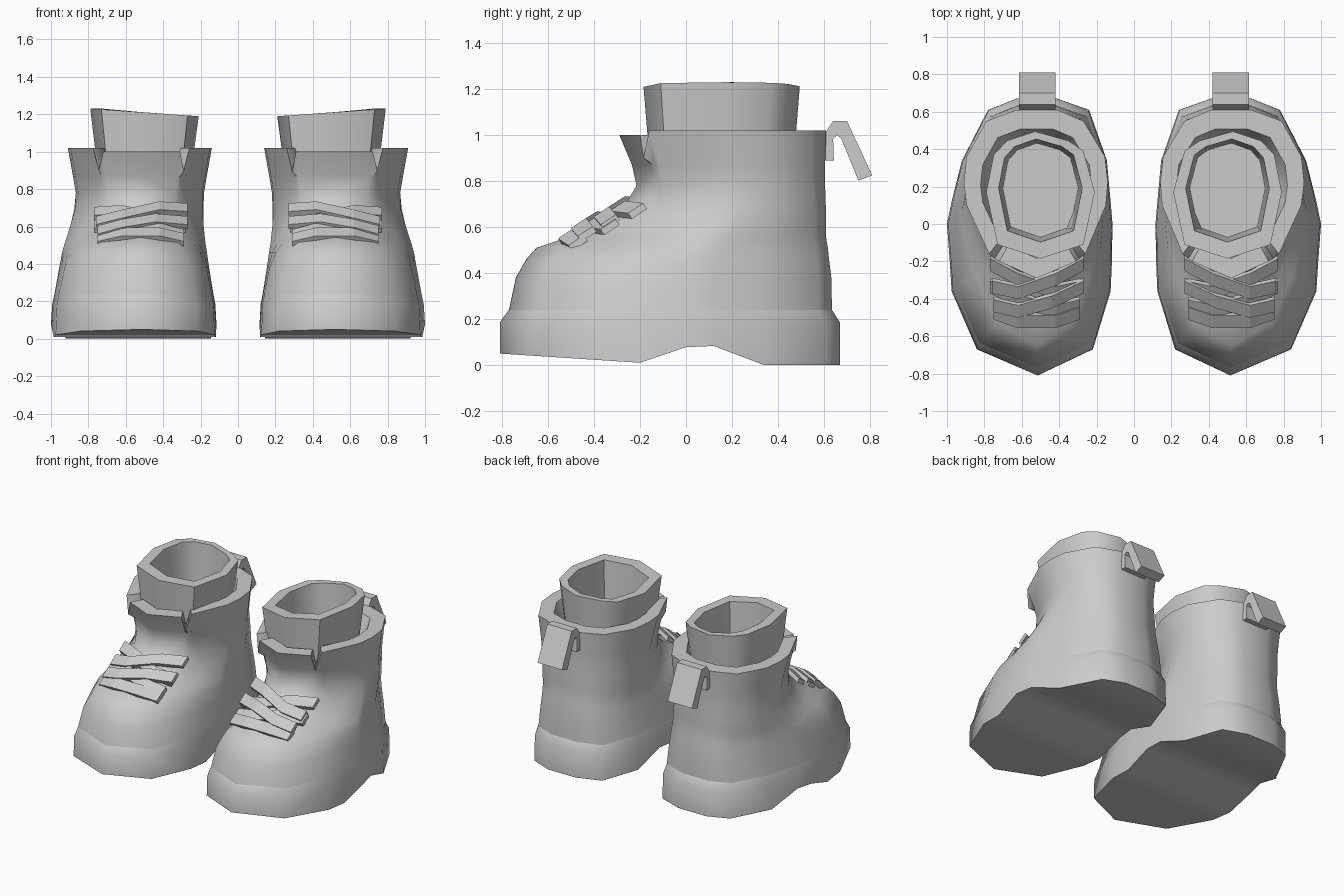
import bpy, bmesh, math
from mathutils import Vector

if "Cube" in bpy.data.objects:
    bpy.data.objects.remove(bpy.data.objects["Cube"])

grey = bpy.data.materials.new("warm_grey")
grey.diffuse_color = (0.6, 0.6, 0.6, 1)
grey.use_nodes = True
grey.node_tree.nodes["Principled BSDF"].inputs["Base Color"].default_value = grey.diffuse_color


def finish(name, bm, angle=35):
    """Turn a bmesh into a named object, mirrored to make the pair."""
    bmesh.ops.recalc_face_normals(bm, faces=bm.faces)
    me = bpy.data.meshes.new(name)
    bm.to_mesh(me)
    bm.free()
    me.materials.append(grey)
    ob = bpy.data.objects.new(name, me)
    bpy.context.collection.objects.link(ob)
    bpy.ops.object.select_all(action='DESELECT')
    ob.select_set(True)
    bpy.context.view_layer.objects.active = ob
    if angle:
        bpy.ops.object.shade_smooth_by_angle(angle=math.radians(angle))
    mirror = ob.modifiers.new("pair", 'MIRROR')
    mirror.use_mirror_merge = False
    return ob


def loft(bm, rings):
    """Bridge closed rings of equal point count; returns vertex rings."""
    vr = [[bm.verts.new(p) for p in r] for r in rings]
    for a, b in zip(vr, vr[1:]):
        n = len(a)
        for i in range(n):
            j = (i + 1) % n
            bm.faces.new((a[i], a[j], b[j], b[i]))
    return vr


def lerp(a, b, t):
    return a + (b - a) * t


# Half outlines from toe to heel: outer x, inner x, y
FOOT = [(.515, .515, -.81), (.84, .22, -.67), (.975, .125, -.36), (.985, .118, -.2),
        (1.0, .115, 0), (.975, .125, .12), (.92, .145, .34), (.78, .24, .61), (.63, .41, .67)]
COLLAR = [(.52, .52, -.29), (.72, .31, -.2), (.745, .29, -.185), (.775, .26, -.16),
          (.895, .15, .1), (.91, .14, .22), (.895, .155, .36), (.79, .27, .55), (.63, .41, .61)]


def ring(z, t, front, back, scale, squeeze):
    """Blend foot outline into collar outline, fitted between front and back."""
    rows = [[lerp(a, b, t) for a, b in zip(f, c)] for f, c in zip(FOOT, COLLAR)]
    y0, y1 = rows[0][2], rows[-1][2]
    cx = lerp(.53, .52, t)
    out, inn = [], []
    for i, (xo, xi, y) in enumerate(rows):
        s = scale * (lerp(squeeze, 1, (i - 1) / 3) if i < 4 else 1)
        y = front + (y - y0) / (y1 - y0) * (back - front)
        out.append(Vector((cx + (xo - cx) * s, y, z)))
        inn.append(Vector((cx + (xi - cx) * s, y, z)))
    return out + inn[:0:-1]


# Sole with an arched underside
ARCH = [(-.81, .05), (-.2, .01), (0, .078), (.12, .083), (.34, 0), (.7, 0)]


def arch(y):
    for (a, za), (b, zb) in zip(ARCH, ARCH[1:]):
        if y <= b:
            return lerp(za, zb, max(0, (y - a) / (b - a)))
    return 0


base = ring(0, 0, -.81, .67, 1, 1)
for p in base:
    p.z = arch(p.y)
seam = ring(.24, 0, -.77, .635, .96, 1)
bm = bmesh.new()
v = loft(bm, [base, ring(.185, 0, -.81, .67, .985, 1), seam])[0]
n = len(v)
bm.faces.new((v[0], v[1], v[n - 1]))
for i in range(1, 8):
    bm.faces.new((v[i], v[i + 1], v[n - i - 1], v[n - i]))
finish("sole", bm, 62)

# Upper: toe box, ankle and collar with a notch on each side of the tongue
levels = [(.38, 0, -.74, .632, .905, .98), (.46, .03, -.695, .622, .88, .9),
          (.51, .1, -.65, .617, .865, .8), (.55, .25, -.53, .61, .865, .74),
          (.61, .45, -.4, .61, .865, .76), (.69, .75, -.27, .608, .875, .88),
          (.78, 1, -.215, .605, .89, 1), (.87, 1, -.235, .605, .93, 1)]
rings = [seam] + [ring(*l) for l in levels]
top = ring(1.02, 1, -.29, .61, 1, 1)


def inset(points, s):
    return [Vector((.52 + (p.x - .52) * s, .17 + (p.y - .17) * s, p.z)) for p in points]


for i in (0, 1, n - 1):
    top[i].z = 1.0
for i in (2, n - 2):
    top[i].z = .9
low = inset(top, .6)
for p in low:
    p.z = .86
bm = bmesh.new()
loft(bm, rings + [top, inset(top, .77), low])
finish("boot_upper", bm, 62)

# Sock liner: open faceted tube with a floor inside
SOCK = [(.53, .495), (.68, .445), (.75, .37), (.79, .17), (.73, -.11), (.5, -.185),
        (.27, -.11), (.21, .17), (.27, .39), (.35, .445)]


def sock_ring(sx, sy, cy, z, tilt=0):
    return [(.5 + (x - .5) * sx, cy + (y - cy) * sy, z + tilt * (x - .5)) for x, y in SOCK]


bm = bmesh.new()
vr = loft(bm, [sock_ring(.82, .9, .16, .8), sock_ring(1, 1, .16, 1.21, .07),
               sock_ring(.77, .81, .28, 1.21, .07), sock_ring(.63, .68, .24, .45)])
bm.faces.new(vr[-1])
bm.faces.new(vr[0])
finish("sock_liner", bm, 45)


# Laces: flat straps bent over the instep
def lace(name, path, width=.08, thick=.03):
    along = Vector((0, -.83, -.55)) * (width / 2)
    up = Vector((0, -.55, .83)) * (thick / 2)
    bm = bmesh.new()
    pts = [Vector((.52 + x, y, z)) for x, y, z in path]
    vr = loft(bm, [[p + along + up, p - along + up, p - along - up, p + along - up] for p in pts])
    bm.faces.new(vr[0])
    bm.faces.new(vr[-1])
    finish(name, bm, 0)


lace("front_lace", [(-.23, -.47, .53), (-.1, -.515, .56), (.1, -.515, .56), (.23, -.47, .53)])
for side, tag in ((1, "a"), (-1, "b")):
    lift = .01 * side
    lace("middle_lace_" + tag, [(-.25 * side, -.33, .61 + lift), (-.08 * side, -.41, .625 + lift),
                                (.1 * side, -.46, .595 + lift), (.23 * side, -.43, .56 + lift)])
    lace("upper_lace_" + tag, [(-.25 * side, -.21, .68 + lift), (-.1 * side, -.29, .69 + lift),
                               (.1 * side, -.36, .645 + lift), (.24 * side, -.33, .61 + lift)])

# Heel pull tab: folded strap extruded across x
TAB = [(.59, .89), (.6, 1.0), (.64, 1.062), (.7, 1.062), (.81, .825), (.75, .802),
       (.675, .985), (.658, 1.0), (.64, .985), (.643, .89)]
bm = bmesh.new()
vr = loft(bm, [[(x, y, z) for y, z in TAB] for x in (.42, .615)])
bm.faces.new(vr[0])
bm.faces.new(vr[1])
finish("pull_tab", bm, 0)
